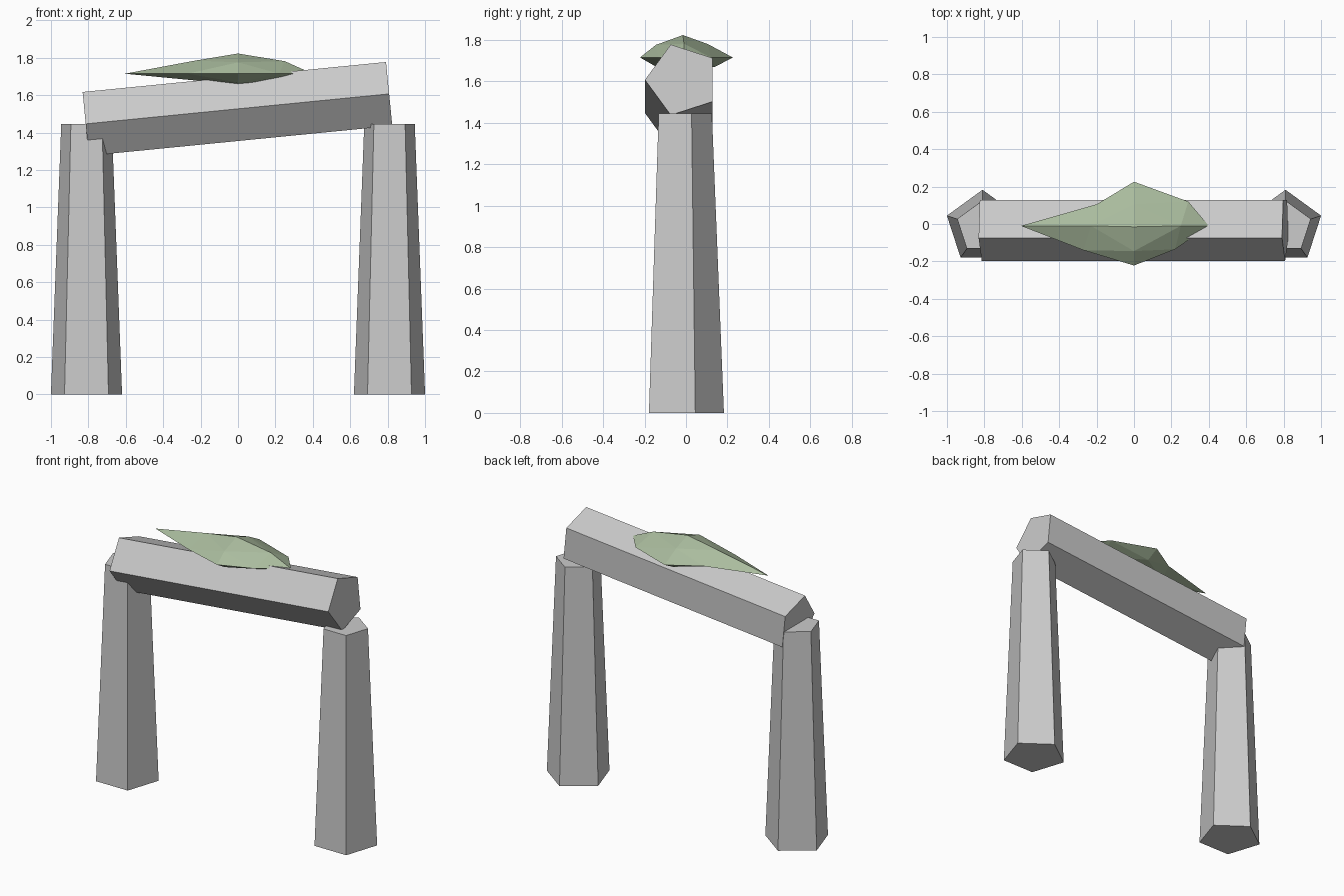
import bpy
from math import pi, atan

if "Cube" in bpy.data.objects:
    bpy.data.objects.remove(bpy.data.objects["Cube"])

# Two tapered five-sided pillars
for name, side in (("left_pillar", -1), ("right_pillar", 1)):
    bpy.ops.mesh.primitive_cone_add(vertices=5, radius1=0.2, radius2=0.142, depth=1.445,
                                    location=(0.81 * side, -0.017, 1.445 / 2))
    bpy.context.object.name = name

# Tilted five-sided lintel resting on the pillars
tilt = atan(0.16 / 1.62)
bpy.ops.mesh.primitive_cylinder_add(vertices=5, radius=0.18, depth=1.63,
                                    location=(-0.003, -0.018, 1.527),
                                    rotation=(pi, pi / 2 - tilt, 0))
bpy.context.object.name = "lintel"

# Moss clump: stretched octahedron with every edge split once
tips = {"L": (-0.605, -0.01, 1.715), "R": (0.4, -0.01, 1.715),
        "F": (0, -0.222, 1.715), "B": (0, 0.226, 1.715),
        "T": (0, -0.015, 1.823), "D": (0, -0.01, 1.645)}
mids = {"LF": (-0.27, -0.14, 1.715), "LB": (-0.2, 0.105, 1.715),
        "RF": (0.22, -0.135, 1.715), "RB": (0.29, 0.12, 1.715),
        "LT": (-0.23, -0.01, 1.785), "RT": (0.25, -0.01, 1.782),
        "FT": (0, -0.145, 1.776), "BT": (0, 0.105, 1.78),
        "LD": (-0.24, -0.01, 1.68), "RD": (0.26, -0.01, 1.67),
        "FD": (0, -0.14, 1.668), "BD": (0, 0.14, 1.67)}
points = {**tips, **mids}
index = {key: i for i, key in enumerate(points)}
faces = []
for x in "LR":
    for y in "FB":
        for z in "TD":
            flip = (x == "L") ^ (y == "F") ^ (z == "D")
            for tri in ((x, x + y, x + z), (x + y, y, y + z),
                        (x + z, y + z, z), (x + y, y + z, x + z)):
                ids = [index[k] for k in tri]
                faces.append(ids[::-1] if flip else ids)
mesh = bpy.data.meshes.new("moss_clump")
mesh.from_pydata(list(points.values()), [], faces)
moss = bpy.data.objects.new("moss_clump", mesh)
bpy.context.collection.objects.link(moss)

green = bpy.data.materials.new("moss_green")
green.diffuse_color = (0.40, 0.50, 0.34, 1)
green.use_nodes = True
green.node_tree.nodes["Principled BSDF"].inputs["Base Color"].default_value = green.diffuse_color
mesh.materials.append(green)
